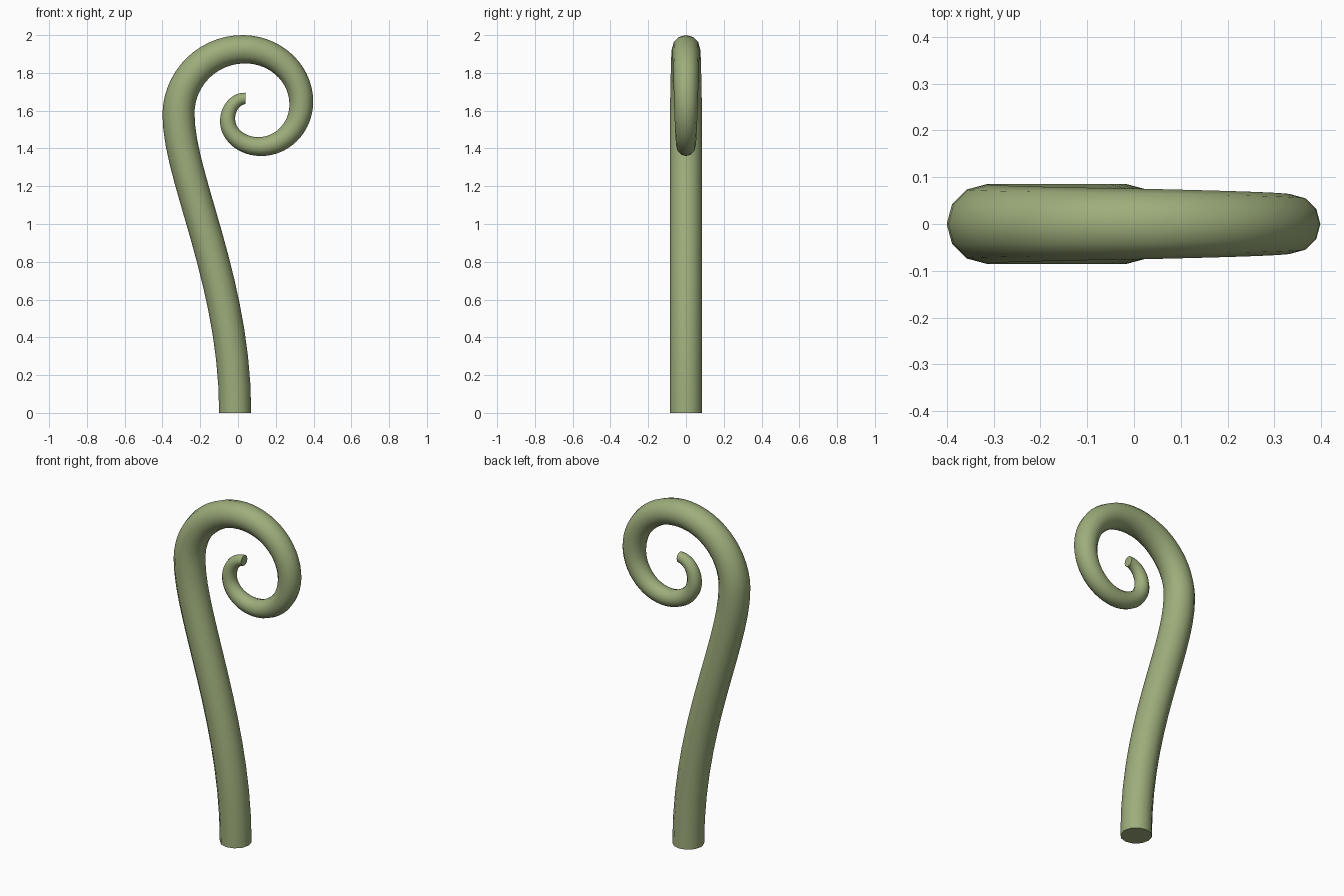
import bpy
import math
from mathutils import Vector

cube = bpy.data.objects.get("Cube")
if cube:
    bpy.data.objects.remove(cube, do_unlink=True)

# Single flat green
green = bpy.data.materials.new("sage green")
green.use_nodes = True
colour = (0.34, 0.42, 0.2, 1)
green.diffuse_color = colour
green.node_tree.nodes["Principled BSDF"].inputs["Base Color"].default_value = colour

# Path points: x, z, tube radius, direction of travel (x, z), handle in, handle out
K = 0.552
path = [
    (-0.015, 0.0, 0.085, (0, 1), 0.1, 0.70),
    (-0.315, 1.58, 0.085, (0, 1), 0.33, 0.345 * K),
    (0.03, 1.925, 0.075, (1, 0), 0.345 * K, 0.305 * K),
    (0.335, 1.64, 0.063, (0, -1), 0.285 * K, 0.23 * K),
    (0.115, 1.41, 0.050, (-1, 0), 0.22 * K, 0.17 * K),
    (-0.055, 1.55, 0.040, (0, 1), 0.14 * K, 0.115 * K),
    (0.04, 1.665, 0.030, (1, 0), 0.095 * K, 0.03),
]

# Tapered tube along a curling path
curve = bpy.data.curves.new("curled_stem", "CURVE")
curve.dimensions = "3D"
curve.resolution_u = 14
curve.bevel_depth = 1.0
curve.bevel_resolution = 4
curve.use_fill_caps = True
spline = curve.splines.new("BEZIER")
spline.bezier_points.add(len(path) - 1)
for point, (x, z, radius, (dx, dz), back, ahead) in zip(spline.bezier_points, path):
    centre, heading = Vector((x, 0, z)), Vector((dx, 0, dz))
    point.handle_left_type = point.handle_right_type = "FREE"
    point.co = centre
    point.handle_left = centre - heading * back
    point.handle_right = centre + heading * ahead
    point.radius = radius
curve.materials.append(green)

stem = bpy.data.objects.new("curled_stem", curve)
bpy.context.collection.objects.link(stem)

# Turn into a mesh with smooth sides and crisp end caps
bpy.ops.object.select_all(action="DESELECT")
stem.select_set(True)
bpy.context.view_layer.objects.active = stem
bpy.ops.object.convert(target="MESH")
stem = bpy.context.object
bpy.ops.object.mode_set(mode="EDIT")
bpy.ops.mesh.select_all(action="SELECT")
bpy.ops.mesh.remove_doubles(threshold=0.0001)
bpy.ops.mesh.normals_make_consistent(inside=False)
bpy.ops.object.mode_set(mode="OBJECT")
bpy.ops.object.shade_smooth_by_angle(angle=math.radians(40))
